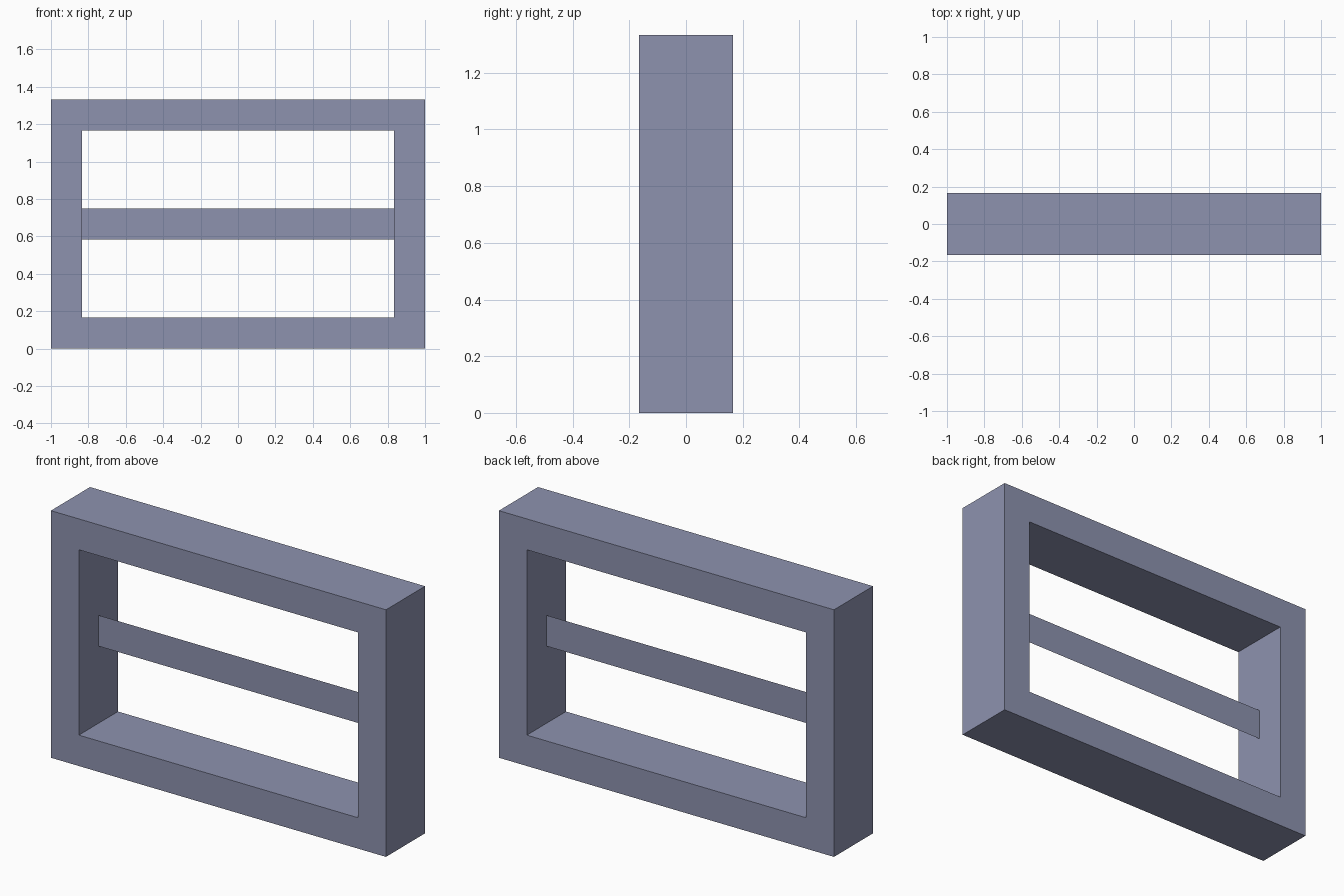
import bpy, bmesh

if "Cube" in bpy.data.objects:
    bpy.data.objects.remove(bpy.data.objects["Cube"])

W, H, D, T = 1.0, 4 / 3, 1 / 6, 1 / 6   # half width, height, half depth, frame border

mat = bpy.data.materials.new("blue_grey")
mat.diffuse_color = (0.27, 0.29, 0.43, 1)
mat.use_nodes = True
mat.node_tree.nodes["Principled BSDF"].inputs["Base Color"].default_value = mat.diffuse_color


def rect(bm, x, z0, z1, y):
    return [bm.verts.new(p) for p in ((-x, y, z0), (x, y, z0), (x, y, z1), (-x, y, z1))]


def finish(bm, name):
    bmesh.ops.recalc_face_normals(bm, faces=bm.faces)
    mesh = bpy.data.meshes.new(name)
    bm.to_mesh(mesh)
    bm.free()
    mesh.materials.append(mat)
    obj = bpy.data.objects.new(name, mesh)
    bpy.context.collection.objects.link(obj)


# Rectangular frame: four loops bridged into a closed ring
bm = bmesh.new()
loops = [rect(bm, W, 0, H, -D), rect(bm, W, 0, H, D),
         rect(bm, W - T, T, H - T, D), rect(bm, W - T, T, H - T, -D)]
for k in range(4):
    a, b = loops[k], loops[(k + 1) % 4]
    for i in range(4):
        j = (i + 1) % 4
        bm.faces.new((a[i], a[j], b[j], b[i]))
finish(bm, "frame")

# Thin flat crossbar halfway through the frame depth
bm = bmesh.new()
bm.faces.new(rect(bm, W - T, H / 2 - T / 2, H / 2 + T / 2, 0))
finish(bm, "crossbar")
